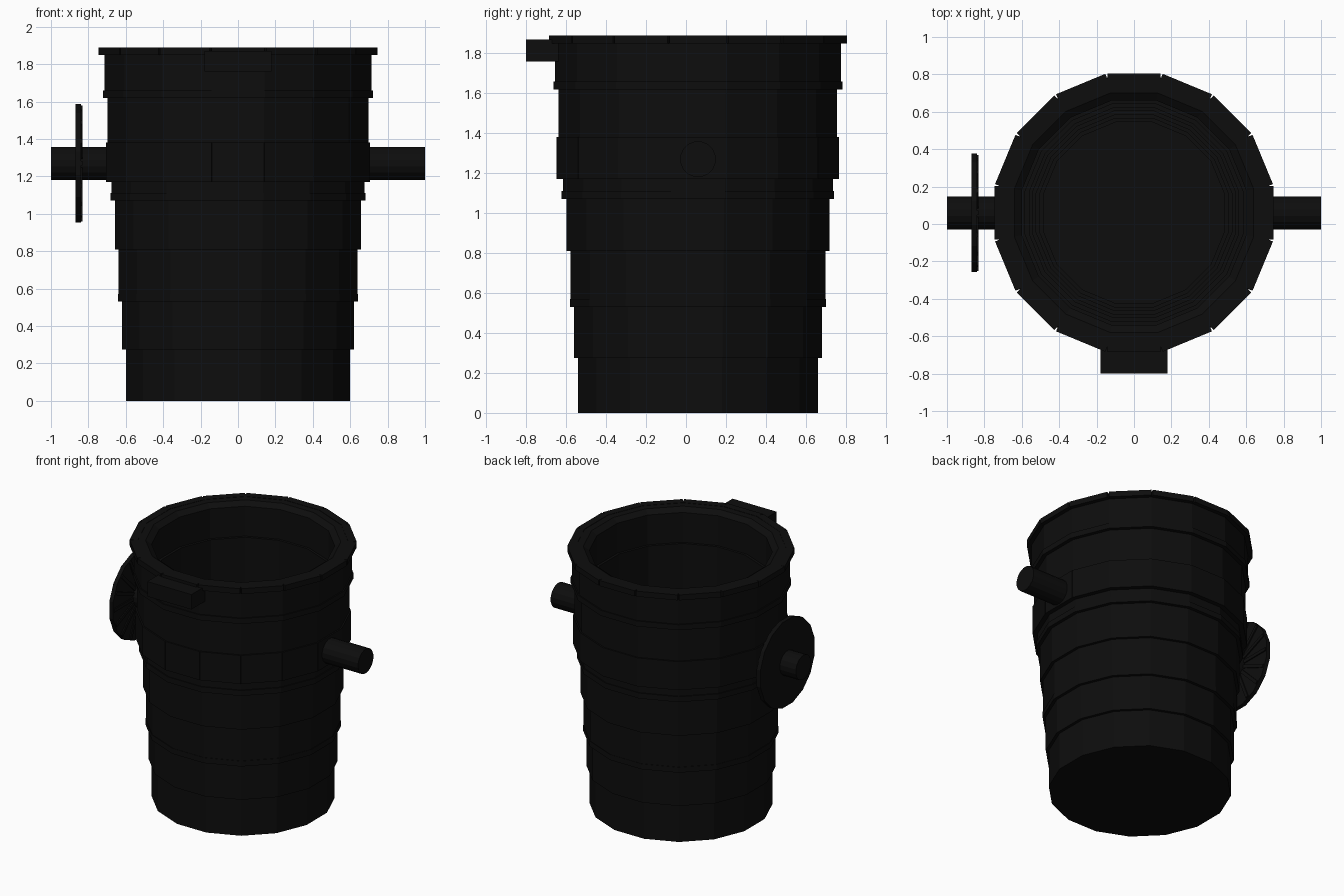
import bpy, bmesh, math
from mathutils import Matrix, Vector

cube = bpy.data.objects.get("Cube")
if cube:
    bpy.data.objects.remove(cube, do_unlink=True)

SIDES = 16
CY = 0.06          # bucket axis in y
AXLE_Z = 1.27
HALF = math.pi / SIDES

black = bpy.data.materials.new("black_iron")
black.use_nodes = True
COLOUR = (0.004, 0.004, 0.004, 1)
black.diffuse_color = COLOUR
black.node_tree.nodes["Principled BSDF"].inputs["Base Color"].default_value = COLOUR


def finish(name, bm):
    bmesh.ops.recalc_face_normals(bm, faces=bm.faces)
    mesh = bpy.data.meshes.new(name)
    bm.to_mesh(mesh)
    bm.free()
    mesh.materials.append(black)
    obj = bpy.data.objects.new(name, mesh)
    bpy.context.collection.objects.link(obj)
    return obj


def box(bm, x, y, z, turn=Matrix()):
    size = Vector((x[1] - x[0], y[1] - y[0], z[1] - z[0]))
    mid = Vector((x[0] + x[1], y[0] + y[1], z[0] + z[1])) / 2
    bmesh.ops.create_cube(bm, size=1, matrix=turn @ Matrix.Translation(mid) @ Matrix.Diagonal(size.to_4d()))


def lathe(name, profile):
    """Sweep (flat radius, height) points round the bucket axis, closing both ends."""
    bm = bmesh.new()
    rings = []
    for r, z in profile:
        r /= math.cos(HALF)
        rings.append([bm.verts.new((r * math.cos((2 * i + 1) * HALF),
                                    CY + r * math.sin((2 * i + 1) * HALF), z))
                      for i in range(SIDES)])
    for a, b in zip(rings, rings[1:]):
        for i in range(SIDES):
            j = (i + 1) % SIDES
            bm.faces.new((a[i], a[j], b[j], b[i]))
    bm.faces.new(rings[0])
    bm.faces.new(rings[-1])
    return finish(name, bm)


def plates(name, inner, outer, width, z):
    """One flat plate per side, leaving small notches at the corners."""
    bm = bmesh.new()
    for i in range(SIDES):
        turn = Matrix.Translation((0, CY, 0)) @ Matrix.Rotation(2 * i * HALF, 4, "Z")
        box(bm, (inner, outer), (-width / 2, width / 2), z, turn)
    return finish(name, bm)


def rod(name, radius, x0, x1, sides=SIDES):
    bm = bmesh.new()
    place = Matrix.Translation(((x0 + x1) / 2, CY, AXLE_Z)) @ Matrix.Rotation(math.pi / 2, 4, "Y")
    bmesh.ops.create_cone(bm, cap_ends=True, segments=sides, radius1=radius,
                          radius2=radius, depth=abs(x1 - x0), matrix=place @ Matrix.Rotation(HALF, 4, "Z"))
    return finish(name, bm)


# Stepped wall: (radius, top height) of each course, from the ground up
courses = [(0.6, 0.275), (0.62, 0.55), (0.638, 0.81), (0.658, 1.09),
           (0.675, 1.17), (0.697, 1.64), (0.715, 1.888)]
outside, z = [], 0
for r, top in courses:
    outside += [(r, z), (r, top)]
    z = top
# Inside wall repeats the steps, with a bevelled mouth and a floor
inside = [(r - 0.115, max(h, 0.08)) for r, h in reversed(outside[:-1])]
lathe("bucket_body", outside + [(0.64, 1.888), (0.6, 1.86)] + inside)


# Raised hoops
def hoop(name, radius, z0, z1):
    bm_profile = [(radius - 0.06, z0), (radius, z0), (radius, z1), (radius - 0.06, z1)]
    obj = lathe(name, bm_profile)
    bm = bmesh.new()
    bm.from_mesh(obj.data)
    caps = [f for f in bm.faces if len(f.verts) == SIDES]
    bmesh.ops.delete(bm, geom=caps, context="FACES_ONLY")
    bm.to_mesh(obj.data)
    bm.free()


hoop("lower_hoop", 0.641, 0.53, 0.57)
hoop("middle_hoop", 0.682, 1.07, 1.11)
hoop("upper_hoop", 0.723, 1.62, 1.66)

# Plated belt and rim
plates("axle_belt_plates", 0.67, 0.707, 0.28, (1.17, 1.38))
plates("rim_plates", 0.69, 0.745, 0.285, (1.85, 1.89))

# Pouring lip
bm = bmesh.new()
box(bm, (-0.18, 0.18), (-0.8, -0.63), (1.76, 1.87))
finish("pouring_lip", bm)

# Axles and turning wheel
rod("left_axle", 0.09, 0.66, 1.0)
rod("right_axle", 0.09, -1.0, -0.66)
rod("tilt_wheel", 0.322, -0.87, -0.84)

# Ribs on the inner face of the wheel
bm = bmesh.new()
for i in range(SIDES):
    turn = Matrix.Translation((0, CY, AXLE_Z)) @ Matrix.Rotation(2 * i * HALF, 4, "X")
    box(bm, (-0.845, -0.832), (-0.012, 0.012), (0.08, 0.31), turn)
finish("wheel_ribs", bm)
